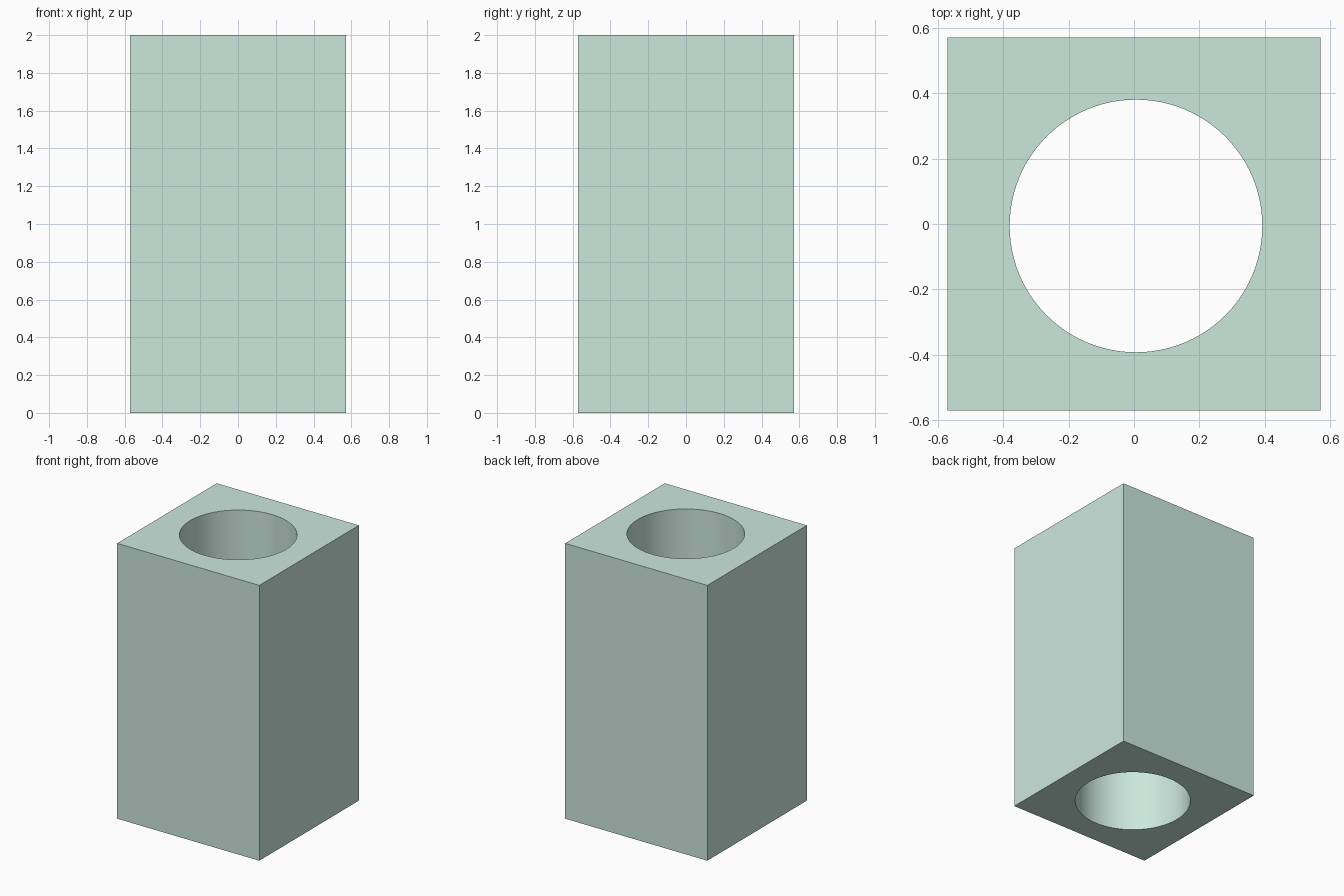
import bpy

if "Cube" in bpy.data.objects:
    bpy.data.objects.remove(bpy.data.objects["Cube"])

WIDTH, HEIGHT = 1.142, 2.0
HOLE_RADIUS, HOLE_X, HOLE_Y = 0.387, 0.006, -0.006

# Square block standing on the ground
bpy.ops.mesh.primitive_cube_add(size=1, location=(0, 0, HEIGHT / 2))
block = bpy.context.object
block.name = "square_block"
block.scale = (WIDTH, WIDTH, HEIGHT)
bpy.ops.object.transform_apply(location=False, rotation=False, scale=True)

# Cutter for the round hole that runs right through
bpy.ops.mesh.primitive_cylinder_add(vertices=96, radius=HOLE_RADIUS, depth=HEIGHT + 0.4,
                                    location=(HOLE_X, HOLE_Y, HEIGHT / 2))
cutter = bpy.context.object
cutter.name = "hole_cutter"

# Bore the hole, then discard the cutter
bpy.ops.object.select_all(action='DESELECT')
block.select_set(True)
bpy.context.view_layer.objects.active = block
bore = block.modifiers.new("bore", 'BOOLEAN')
bore.operation = 'DIFFERENCE'
bore.solver = 'EXACT'
bore.object = cutter
bpy.ops.object.modifier_apply(modifier=bore.name)
bpy.data.objects.remove(cutter, do_unlink=True)

# Smooth bore wall, crisp outer edges
bpy.ops.object.shade_smooth_by_angle()

# Pale green surface
paint = bpy.data.materials.new("pale_green")
paint.diffuse_color = (0.60, 0.80, 0.72, 1)
paint.use_nodes = True
paint.node_tree.nodes["Principled BSDF"].inputs["Base Color"].default_value = paint.diffuse_color
block.data.materials.clear()
block.data.materials.append(paint)
